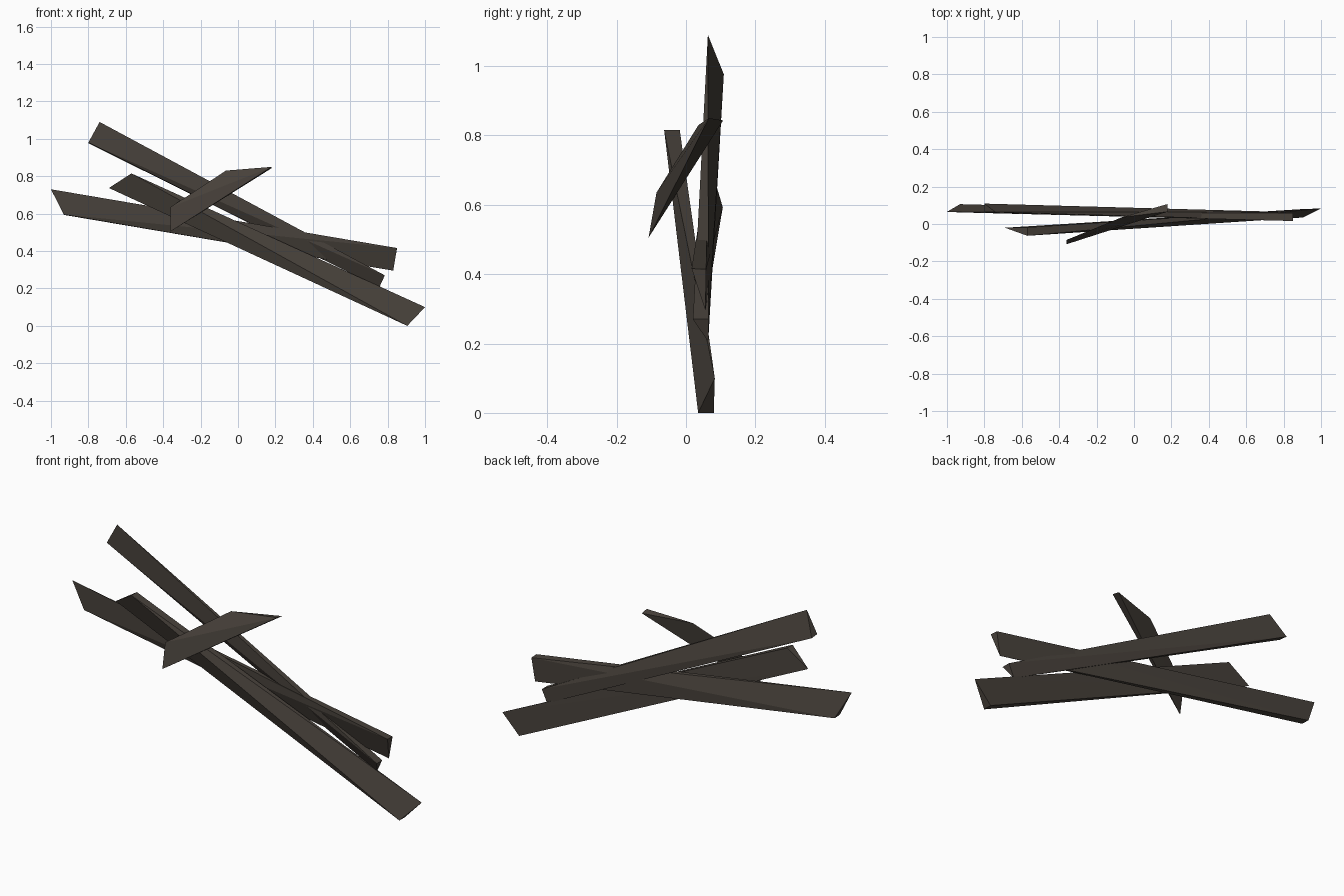
import bpy, bmesh

# one weathered dark wood colour
wood = bpy.data.materials.new("dark_wood")
wood.diffuse_color = (0.065, 0.054, 0.044, 1)


def shard(name, points):
    """Flat-faced splintered plank: the convex solid around its few corners."""
    bm = bmesh.new()
    for p in points:
        bm.verts.new(p)
    bmesh.ops.convex_hull(bm, input=bm.verts[:])
    bmesh.ops.dissolve_limit(bm, angle_limit=0.01, verts=bm.verts[:], edges=bm.edges[:])
    bmesh.ops.recalc_face_normals(bm, faces=bm.faces[:])
    mesh = bpy.data.meshes.new(name)
    bm.to_mesh(mesh)
    bm.free()
    mesh.materials.append(wood)
    obj = bpy.data.objects.new(name, mesh)
    bpy.context.collection.objects.link(obj)
    return obj


# steep plank: left end thick at the bottom, right end thick at the top
shard("upper_plank", [(-0.74, 0.063, 1.09), (-0.80, 0.063, 0.98), (-0.80, 0.109, 0.976),
                      (0.785, 0.02, 0.27), (0.785, 0.065, 0.27), (0.755, 0.064, 0.205)])

# shallow plank at the back
shard("back_plank", [(-1.0, 0.065, 0.73), (-0.93, 0.062, 0.595), (-0.93, 0.106, 0.593),
                     (0.85, 0.016, 0.416), (0.85, 0.058, 0.414), (0.83, 0.056, 0.295)])

# long front plank reaching the ground
shard("front_plank", [(-0.57, -0.063, 0.815), (-0.57, -0.018, 0.815), (-0.69, -0.02, 0.737),
                      (0.905, 0.035, 0.0), (0.905, 0.08, 0.0), (1.0, 0.083, 0.10)])

# short splinter crossing the others
shard("splinter", [(-0.36, -0.108, 0.505), (-0.36, -0.085, 0.635), (-0.065, 0.036, 0.83),
                   (0.18, 0.066, 0.85), (0.18, 0.107, 0.843)])
